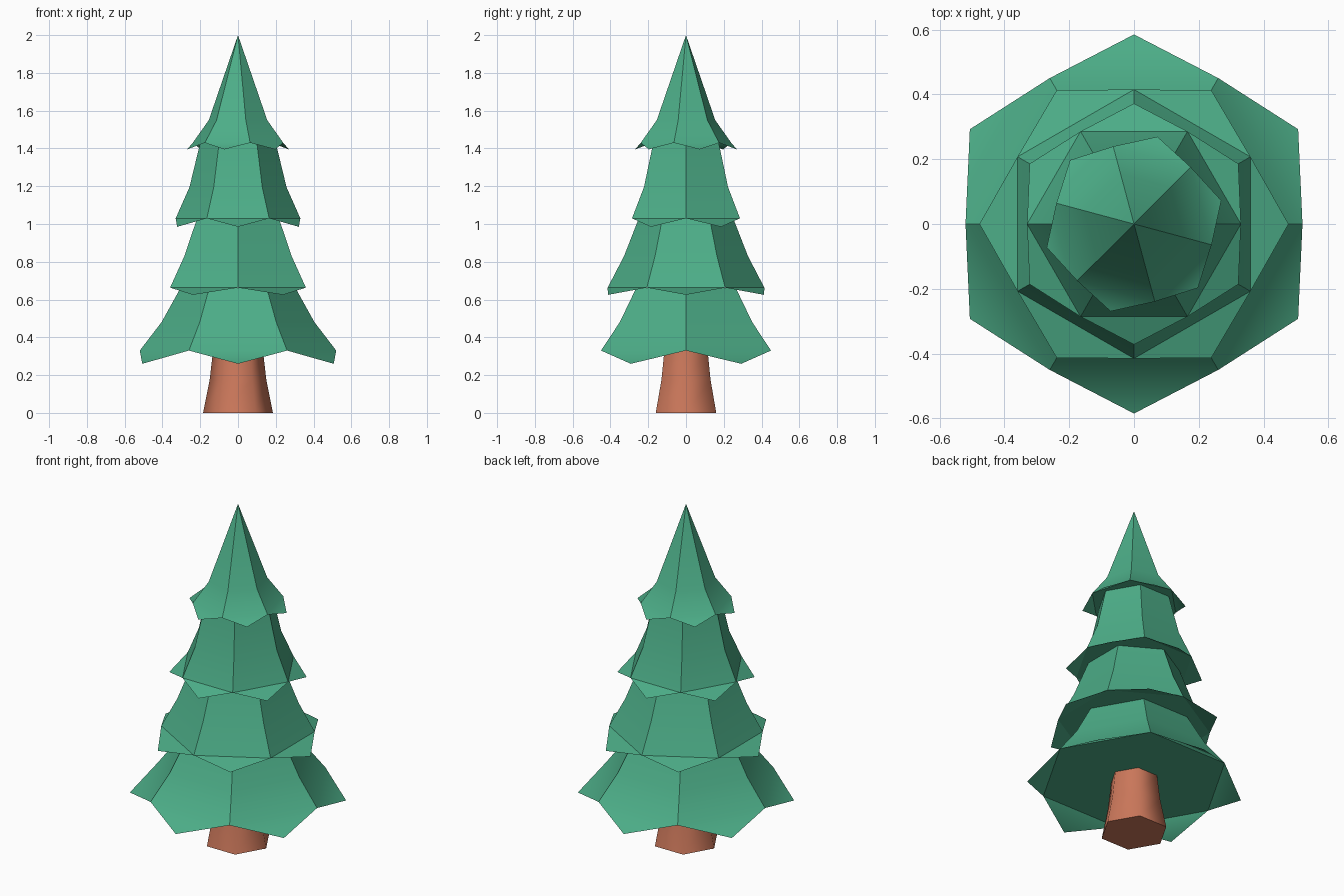
import bpy, bmesh, math

if "Cube" in bpy.data.objects:
    bpy.data.objects.remove(bpy.data.objects["Cube"])


def material(name, rgb):
    m = bpy.data.materials.new(name)
    m.diffuse_color = (*rgb, 1)
    m.use_nodes = True
    m.node_tree.nodes["Principled BSDF"].inputs["Base Color"].default_value = m.diffuse_color
    return m


GREEN = material("pine green", (0.073, 0.42, 0.245))
BROWN = material("bark brown", (0.60, 0.187, 0.104))


def ring(bm, r, z, start, n=6):
    return [bm.verts.new((r * math.cos(math.radians(start) + math.tau * i / n),
                          r * math.sin(math.radians(start) + math.tau * i / n), z))
            for i in range(n)]


def finish(bm, name, mat, angle):
    me = bpy.data.meshes.new(name)
    bm.to_mesh(me)
    bm.free()
    me.materials.append(mat)
    ob = bpy.data.objects.new(name, me)
    bpy.context.collection.objects.link(ob)
    bpy.ops.object.select_all(action='DESELECT')
    ob.select_set(True)
    bpy.context.view_layer.objects.active = ob
    bpy.ops.object.shade_smooth_by_angle(angle=math.radians(angle))


def bridge(bm, lower, upper):
    for i in range(6):
        j = (i + 1) % 6
        bm.faces.new((lower[i], lower[j], upper[j], upper[i]))


def tier(name, start, profile, tip):
    """Six-sided skirt of (radius, z) rings with a pointed flap under each panel."""
    bm = bmesh.new()
    rings = [ring(bm, r, z, start) for r, z in profile if r > 0]
    for a, b in zip(rings, rings[1:]):
        bridge(bm, a, b)
    # apex or flat top
    if profile[-1][0] == 0:
        apex = bm.verts.new((0, 0, profile[-1][1]))
        for i in range(6):
            bm.faces.new((rings[-1][i], rings[-1][(i + 1) % 6], apex))
    else:
        bm.faces.new(ring(bm, *profile[-1], start))
    # flaps
    tips = ring(bm, *tip, start + 30)
    for i in range(6):
        bm.faces.new((rings[0][i], tips[i], rings[0][(i + 1) % 6]))
    # flat underside
    bm.faces.new(ring(bm, *profile[0], start)[::-1])
    finish(bm, name, GREEN, 40)


# foliage tiers, bottom to top
tier("bottom_tier", 0, [(0.52, 0.33), (0.405, 0.48), (0.305, 0.66)], (0.585, 0.26))
tier("lower_middle_tier", 30, [(0.415, 0.663), (0.328, 0.83), (0.25, 1.03)], (0.477, 0.625))
tier("upper_middle_tier", 0, [(0.33, 1.03), (0.257, 1.195), (0.20, 1.43)], (0.372, 0.985))
tier("top_tier", -15, [(0.248, 1.43), (0.16, 1.55), (0, 2.0)], (0.279, 1.395))

# trunk
bm = bmesh.new()
rings = [ring(bm, r, z, 0) for r, z in [(0.185, 0), (0.15, 0.175), (0.132, 0.33)]]
for a, b in zip(rings, rings[1:]):
    bridge(bm, a, b)
bm.faces.new(rings[0][::-1])
bm.faces.new(rings[-1])
finish(bm, "trunk", BROWN, 65)
